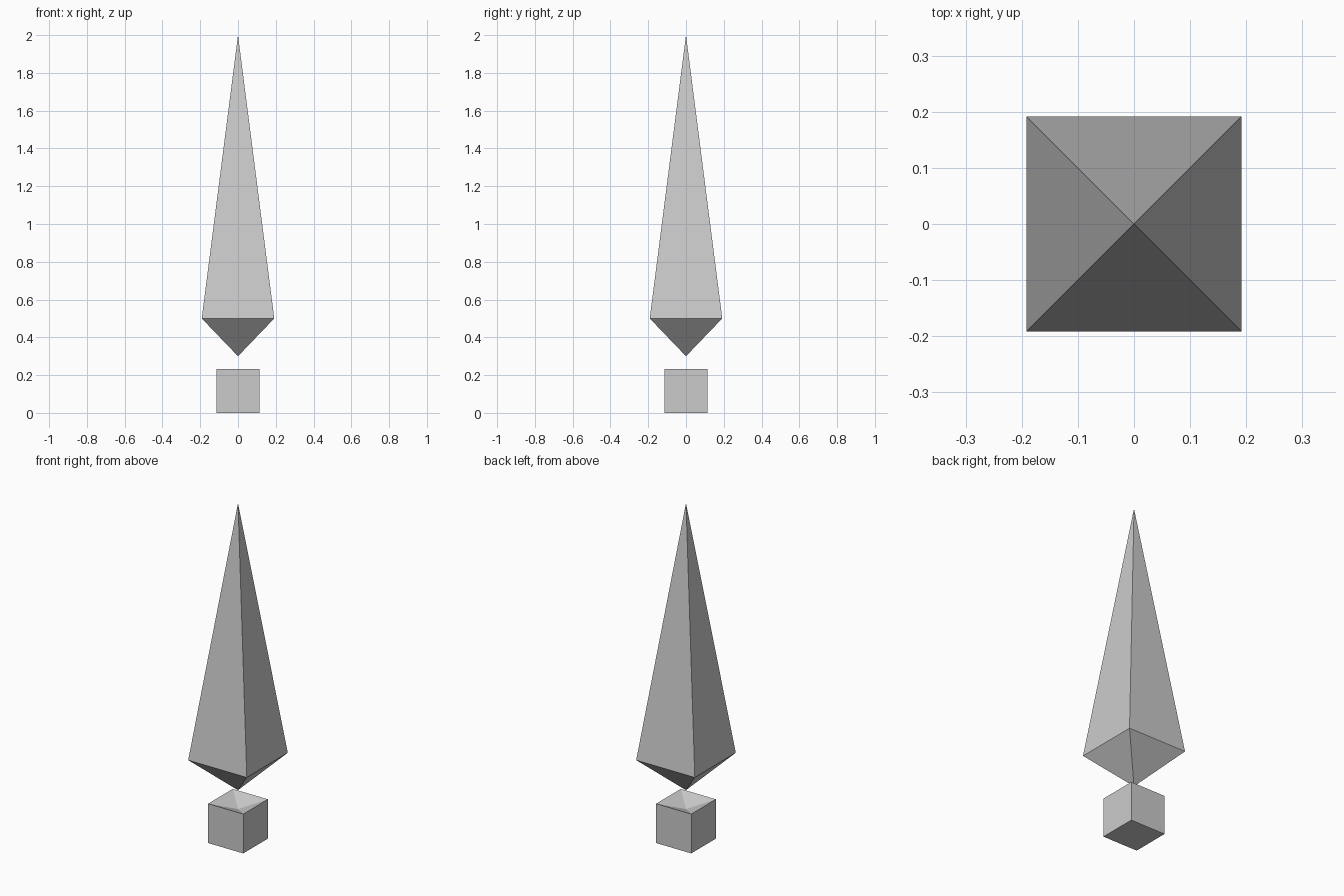
import bpy, bmesh

if "Cube" in bpy.data.objects:
    bpy.data.objects.remove(bpy.data.objects["Cube"])


def square(bm, half, z):
    """Ring of four corner vertices."""
    return [bm.verts.new((x * half, y * half, z))
            for x, y in ((-1, -1), (1, -1), (1, 1), (-1, 1))]


def fan(bm, ring, tip_z):
    """Four triangles joining a square ring to a central point."""
    tip = bm.verts.new((0, 0, tip_z))
    for i in range(4):
        bm.faces.new((ring[i], ring[(i + 1) % 4], tip))


def finish(bm, name):
    bmesh.ops.recalc_face_normals(bm, faces=bm.faces[:])
    mesh = bpy.data.meshes.new(name)
    bm.to_mesh(mesh)
    bm.free()
    bpy.context.collection.objects.link(bpy.data.objects.new(name, mesh))


# Floating spike: tall pyramid above, short inverted pyramid below
bm = bmesh.new()
ring = square(bm, 0.192, 0.5)
fan(bm, ring, 2.0)
fan(bm, ring, 0.3)
finish(bm, "spike")

# Base cube with a shallow pyramidal dent in its top
bm = bmesh.new()
low, high = square(bm, 0.115, 0.0), square(bm, 0.115, 0.233)
bm.faces.new(low)
for i in range(4):
    j = (i + 1) % 4
    bm.faces.new((low[i], low[j], high[j], high[i]))
fan(bm, high, 0.188)
finish(bm, "base_cube")
